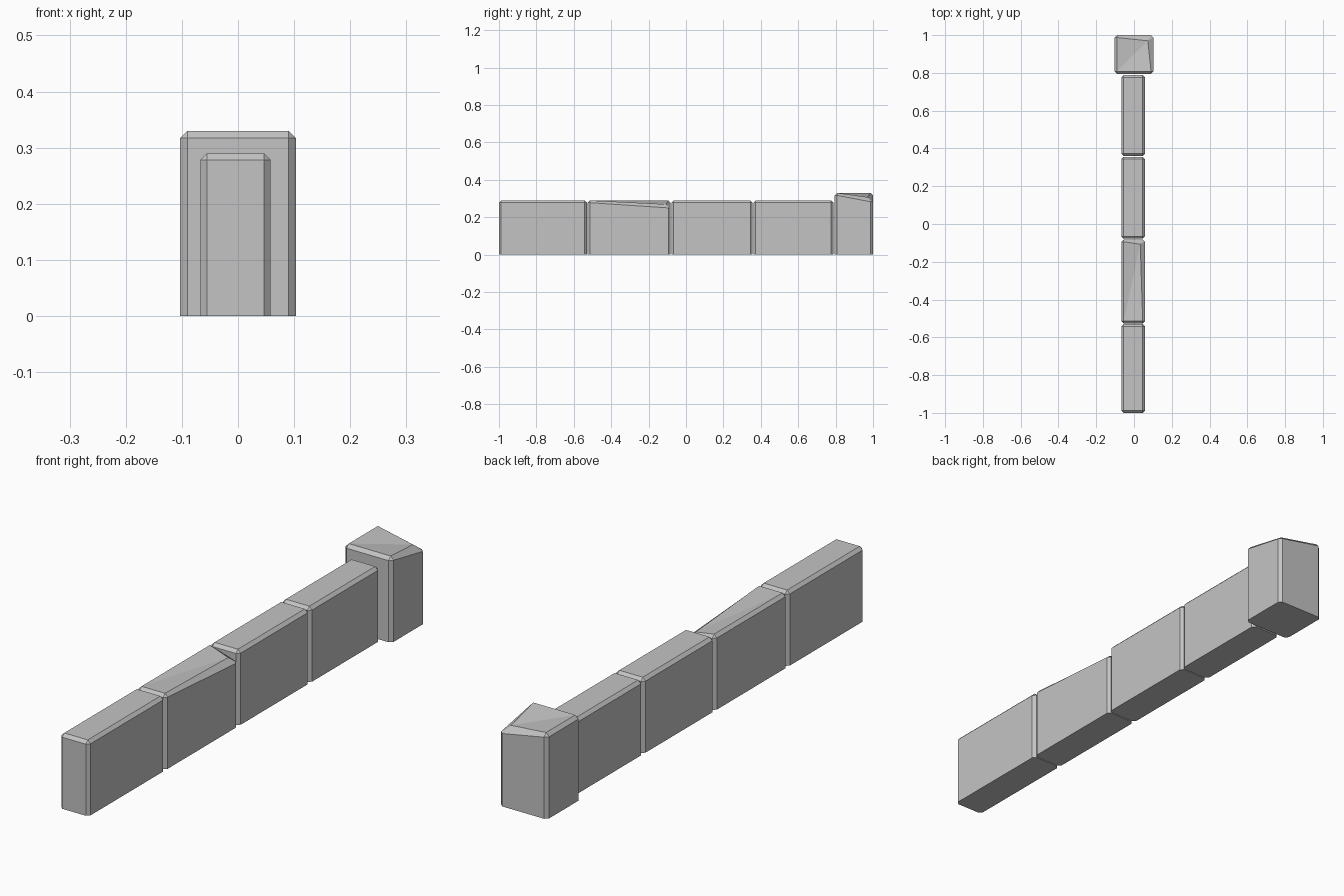
import bpy, bmesh

if "Cube" in bpy.data.objects:
    bpy.data.objects.remove(bpy.data.objects["Cube"])

stone = bpy.data.materials.new("stone grey")
stone.diffuse_color = (0.55, 0.55, 0.55, 1)
stone.use_nodes = True
stone.node_tree.nodes["Principled BSDF"].inputs["Base Color"].default_value = stone.diffuse_color


def block(name, x0, x1, y0, y1, h, c=0.012, worn=None):
    """Box with chamfered top and upright edges; worn = (inset, top z, rim z) of the chipped corner."""
    bm = bmesh.new()
    bmesh.ops.create_cube(bm, size=1)
    for v in bm.verts:
        v.co.x = x1 if v.co.x > 0 else x0
        v.co.y = y1 if v.co.y > 0 else y0
        v.co.z = h if v.co.z > 0 else 0
    edges = [e for e in bm.edges if max(v.co.z for v in e.verts) > 0.01]
    bmesh.ops.bevel(bm, geom=edges, offset=c, segments=1, affect='EDGES', profile=0.5)
    if worn:
        inset, top_z, rim_z = worn
        low = None
        for v in bm.verts:
            near = v.co.x > x1 - 1.5 * c and v.co.y > y1 - 1.5 * c and v.co.z > h / 2
            if near and v.co.z > h - 0.2 * c:
                low = v
            elif near:
                v.co.z = rim_z
        # split the top across the diagonal that ends in the worn corner
        tops = [v for v in bm.verts if v.co.z > h - 0.2 * c]
        opposite = min(tops, key=lambda v: v.co.x + v.co.y)
        bmesh.ops.connect_verts(bm, verts=[low, opposite])
        low.co = (x1 - inset, y1 - inset, top_z)
    bmesh.ops.recalc_face_normals(bm, faces=bm.faces)
    me = bpy.data.meshes.new(name)
    bm.to_mesh(me)
    bm.free()
    me.materials.append(stone)
    ob = bpy.data.objects.new(name, me)
    bpy.context.collection.objects.link(ob)


# low wall of four blocks, the second one worn
spans = [(-1.0, -0.53), (-0.526, -0.082), (-0.078, 0.356), (0.36, 0.788)]
for i, (a, b) in enumerate(spans):
    block(f"wall_block_{i + 1}", -0.067, 0.058, a, b, 0.29,
          worn=(0.025, 0.27, 0.25) if i == 1 else None)

# taller end post with a worn corner
block("end_post", -0.103, 0.103, 0.795, 1.0, 0.33, c=0.013, worn=(0.03, 0.308, 0.283))
